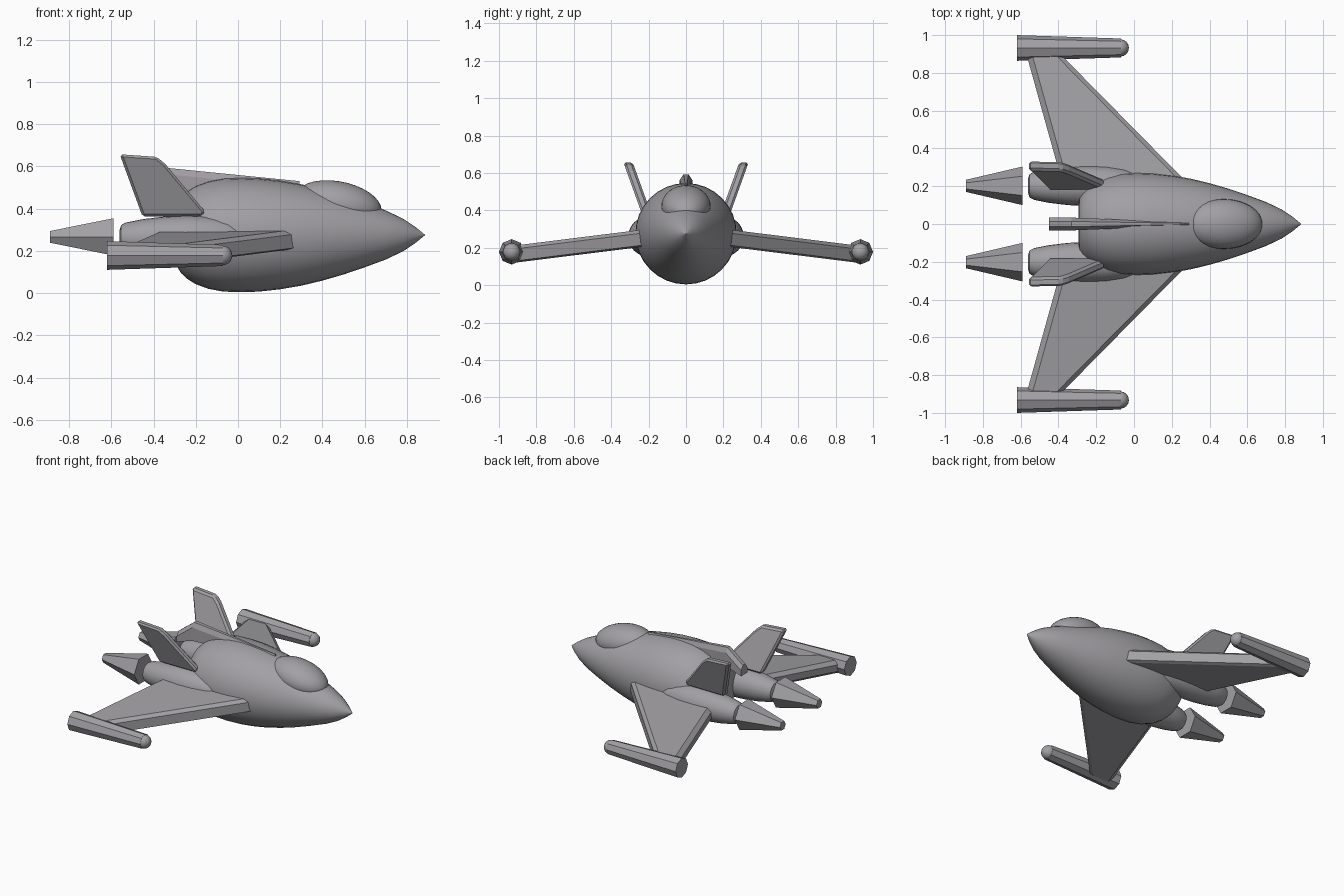
import bpy, bmesh, math
from mathutils import Vector

if "Cube" in bpy.data.objects:
    bpy.data.objects.remove(bpy.data.objects["Cube"])

grey = bpy.data.materials.new("hull_grey")
grey.diffuse_color = (0.36, 0.35, 0.37, 1)
grey.use_nodes = True
grey.node_tree.nodes["Principled BSDF"].inputs["Base Color"].default_value = grey.diffuse_color


def finish(bm, name, smooth=False, bevel=0.0):
    bmesh.ops.remove_doubles(bm, verts=bm.verts[:], dist=1e-5)
    bmesh.ops.recalc_face_normals(bm, faces=bm.faces[:])
    me = bpy.data.meshes.new(name)
    bm.to_mesh(me)
    bm.free()
    me.materials.append(grey)
    ob = bpy.data.objects.new(name, me)
    bpy.context.collection.objects.link(ob)
    if bevel:
        mod = ob.modifiers.new("soft_edges", 'BEVEL')
        mod.width, mod.segments = bevel, 1
    if smooth:
        bpy.ops.object.select_all(action='DESELECT')
        ob.select_set(True)
        bpy.context.view_layer.objects.active = ob
        bpy.ops.object.shade_smooth_by_angle(angle=math.radians(40))
    return ob


def loft(bm, rings):
    """Skin a list of equal-length point loops and cap both ends."""
    loops = [[bm.verts.new(p) for p in r] for r in rings]
    n = len(loops[0])
    for a, b in zip(loops, loops[1:]):
        for i in range(n):
            bm.faces.new((a[i], a[(i + 1) % n], b[(i + 1) % n], b[i]))
    bm.faces.new(loops[0])
    bm.faces.new(loops[-1])


def turned(name, profile, y, z, sides, smooth):
    """Body of revolution along x from (x, radius) pairs."""
    bm = bmesh.new()
    loft(bm, [[(x, y + r * math.cos(math.tau * i / sides),
                z + r * math.sin(math.tau * i / sides))
               for i in range(sides)] for x, r in profile])
    return finish(bm, name, smooth)


# Fuselage
turned("fuselage", [(-.295, .10), (-.288, .15), (-.27, .18), (-.24, .208), (-.2, .233),
                    (-.14, .255), (-.07, .268), (.02, .271), (.1, .268), (.2, .257),
                    (.3, .24), (.4, .216), (.5, .187), (.6, .153), (.7, .116),
                    (.78, .078), (.84, .038), (.885, .001)], 0, .275, 32, True)

# Canopy
bm = bmesh.new()
bmesh.ops.create_uvsphere(bm, u_segments=32, v_segments=16, radius=1)
for v in bm.verts:
    x, y, z = v.co
    v.co = (.475 + .205 * x, .132 * y, .422 + .108 * z - .03 * x)
finish(bm, "canopy", True)

# Dorsal ridge: a pointed section swept along the spine
bm = bmesh.new()
rings = []
for x, top, low, w in [(.29, .53, .48, .008), (-.33, .592, .47, .034), (-.45, .50, .43, .034)]:
    rings.append([(x, -w, low), (x, -w, top - .03), (x, -w * .4, top),
                  (x, w * .4, top), (x, w, top - .03), (x, w, low)])
loft(bm, rings)
finish(bm, "dorsal_ridge")

for s, side in ((1, "left"), (-1, "right")):
    # Engine pod and exhaust cone
    turned(side + "_engine", [(-.56, .04), (-.553, .062), (-.53, .074), (-.45, .09), (-.35, .102),
                              (-.25, .107), (-.15, .104), (-.05, .09), (.03, .06), (.06, .01)],
           s * .202, .26, 24, True)
    turned(side + "_exhaust", [(-.89, .032), (-.59, .102)], s * .202, .266, 6, False)

    # Wing: chamfered slab, swept and drooping toward the tip
    bm = bmesh.new()
    rings = []
    for y, lead, trail, z in [(.20, .30, -.375, .255), (.90, -.39, -.57, .168)]:
        h, c = .046, .03
        rings.append([(lead, s * y, z + h * .6), (lead - c, s * y, z + h),
                      (trail + c, s * y, z + h), (trail, s * y, z + h * .5),
                      (trail, s * y, z - h * .5), (trail + c, s * y, z - h),
                      (lead - c, s * y, z - h), (lead, s * y, z - h * .8)])
    loft(bm, rings)
    finish(bm, side + "_wing")

    # Wing tip pod with a round nose
    turned(side + "_tip_pod", [(-.62, .068), (-.07, .05)], s * .932, .178, 8, False)
    bm = bmesh.new()
    bmesh.ops.create_uvsphere(bm, u_segments=16, v_segments=10, radius=.046)
    bmesh.ops.translate(bm, verts=bm.verts[:], vec=Vector((-.073, s * .932, .178)))
    finish(bm, side + "_tip_nose", True)

    # Canted tail fin
    bm = bmesh.new()
    outline = [(-.56, .657), (-.385, .645), (-.345, .612), (-.155, .385), (-.17, .362), (-.452, .362)]
    loft(bm, [[(x, s * (.205 + (z - .365) * .36 + t), z) for x, z in outline]
              for t in (-.025, .025)])
    finish(bm, side + "_tail_fin", bevel=.012)
